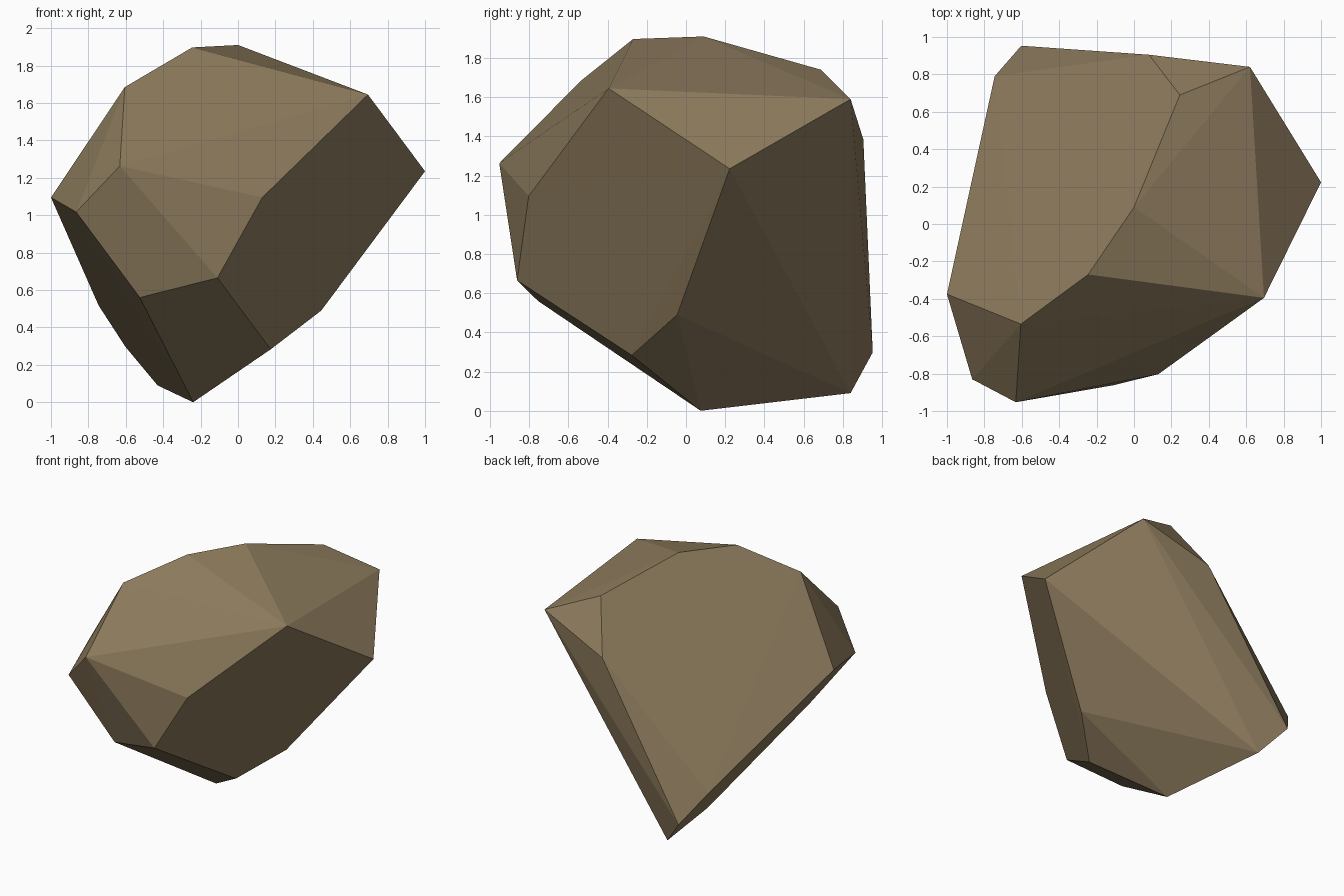
import bpy, bmesh

# Corner points of the chipped boulder, grouped from the top down
crown = [(-0.245, -0.27, 1.897), (0.0, 0.09, 1.91), (0.245, 0.69, 1.74),
         (-0.605, -0.535, 1.685), (0.695, -0.395, 1.645), (0.62, 0.84, 1.59)]
girdle = [(0.08, 0.905, 1.385), (-0.632, -0.953, 1.263), (1.0, 0.223, 1.235),
          (-1.0, -0.375, 1.095), (0.13, -0.803, 1.095), (-0.865, -0.83, 1.017)]
base = [(-0.11, -0.862, 0.665), (-0.525, -0.755, 0.56), (-0.745, 0.79, 0.517),
        (0.445, -0.045, 0.49), (-0.603, 0.953, 0.298), (0.175, -0.277, 0.283),
        (-0.43, 0.84, 0.09), (-0.24, 0.075, 0.0)]

# Wrap the points in a faceted convex skin
bm = bmesh.new()
for point in crown + girdle + base:
    bm.verts.new(point)
bmesh.ops.convex_hull(bm, input=bm.verts[:])
bmesh.ops.recalc_face_normals(bm, faces=bm.faces[:])
mesh = bpy.data.meshes.new("rock")
bm.to_mesh(mesh)
bm.free()

# One flat brown stone colour
stone = bpy.data.materials.new("brown stone")
stone.diffuse_color = (0.262, 0.195, 0.107, 1)
mesh.materials.append(stone)

rock = bpy.data.objects.new("rock", mesh)
bpy.context.collection.objects.link(rock)
